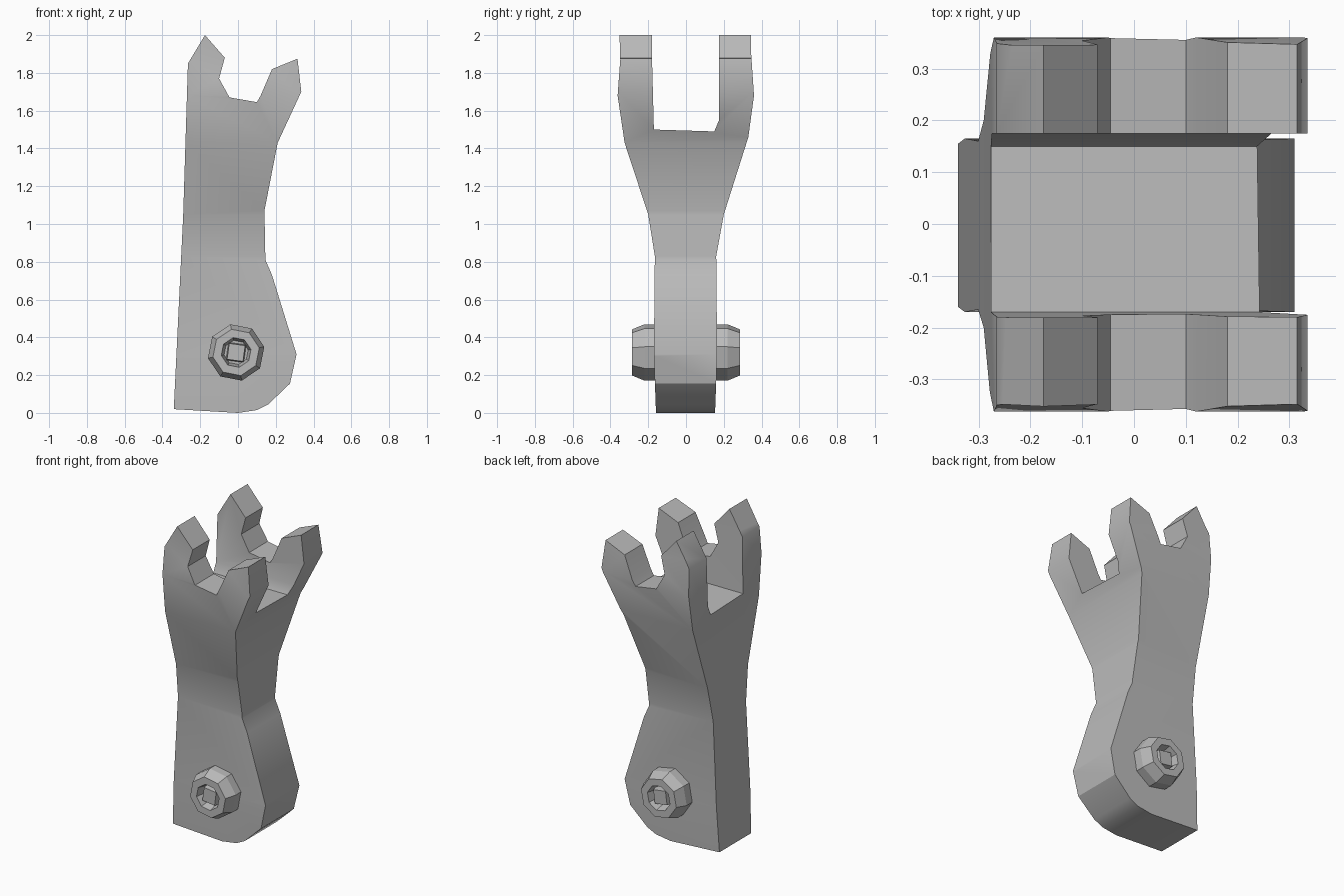
import bpy, bmesh, math
from mathutils import Vector

cube = bpy.data.objects.get("Cube")
if cube:
    bpy.data.objects.remove(cube, do_unlink=True)

steel = bpy.data.materials.new("grey steel")
steel.use_nodes = True
steel.diffuse_color = (0.5, 0.5, 0.5, 1)
steel.node_tree.nodes["Principled BSDF"].inputs["Base Color"].default_value = (0.5, 0.5, 0.5, 1)


def finish(name, bm):
    bmesh.ops.recalc_face_normals(bm, faces=bm.faces)
    mesh = bpy.data.meshes.new(name)
    bm.to_mesh(mesh)
    bm.free()
    mesh.materials.append(steel)
    obj = bpy.data.objects.new(name, mesh)
    bpy.context.collection.objects.link(obj)
    return obj


def prism(name, profile, place, depth):
    """Extrude a closed 2D profile along the depth vector."""
    bm = bmesh.new()
    face = bm.faces.new([bm.verts.new(place(a, b)) for a, b in profile])
    ext = bmesh.ops.extrude_face_region(bm, geom=[face])
    moved = [v for v in ext["geom"] if isinstance(v, bmesh.types.BMVert)]
    bmesh.ops.translate(bm, verts=moved, vec=depth)
    return finish(name, bm)


def activate(obj):
    bpy.ops.object.select_all(action="DESELECT")
    obj.select_set(True)
    bpy.context.view_layer.objects.active = obj


# Front outline: rounded foot, narrow waist, open notch between two teeth
front = [(-.34, .02), (0, 0), (.1, .015), (.16, .045), (.275, .155), (.31, .31),
         (.18, .73), (.145, .81), (.14, 1.07), (.21, 1.43), (.335, 1.7), (.315, 1.875),
         (.18, 1.82), (.12, 1.68), (.1, 1.645), (-.045, 1.67), (-.1, 1.77),
         (-.07, 1.88), (-.175, 2), (-.265, 1.85), (-.29, 1.05)]
# Side outline: slim foot flaring into a two-armed fork
side = [(-.155, -.1), (.15, -.1), (.165, .3), (.16, .83), (.2, 1.05), (.33, 1.46),
        (.36, 1.68), (.345, 1.9), (.345, 2.1), (.175, 2.1), (.175, 1.55),
        (.15, 1.49), (-.17, 1.5), (-.18, 1.88), (-.18, 2.1), (-.355, 2.1),
        (-.348, 1.87), (-.362, 1.68), (-.325, 1.43), (-.2, 1.05), (-.165, .83), (-.17, .3)]

# Forked arm: the overlap of both outlines
arm = prism("forked_arm", front, lambda x, z: (x, -.5, z), Vector((0, 1, 0)))
cutter = prism("side_cutter", side, lambda y, z: (-.6, y, z), Vector((1.2, 0, 0)))
cutter.hide_render = True
mod = arm.modifiers.new("fork", "BOOLEAN")
mod.operation = "INTERSECT"
mod.solver = "EXACT"
mod.object = cutter
activate(arm)
bpy.ops.object.modifier_apply(modifier=mod.name)
bpy.data.objects.remove(cutter, do_unlink=True)
bpy.ops.object.shade_smooth_by_angle(angle=math.radians(32))


# Bolts: chamfered octagonal head with a recess and a square pin in it
def lathe(bm, rings, sides, turn, sign):
    loops = []
    for r, y in rings:
        angles = [turn + math.tau * i / sides for i in range(sides)]
        loops.append([bm.verts.new((-.01 + r * math.cos(a), sign * y, .32 + r * math.sin(a)))
                      for a in angles])
    for low, high in zip(loops, loops[1:]):
        for i in range(sides):
            j = (i + 1) % sides
            bm.faces.new((low[i], low[j], high[j], high[i]))
    bm.faces.new(loops[0])
    bm.faces.new(loops[-1])


for name, sign in (("front_bolt", -1), ("back_bolt", 1)):
    bm = bmesh.new()
    lathe(bm, [(.152, .14), (.152, .22), (.125, .285), (.08, .285), (.065, .22)], 8, .2, sign)
    lathe(bm, [(.07, .2), (.06, .27)], 4, .65, sign)
    finish(name, bm)
